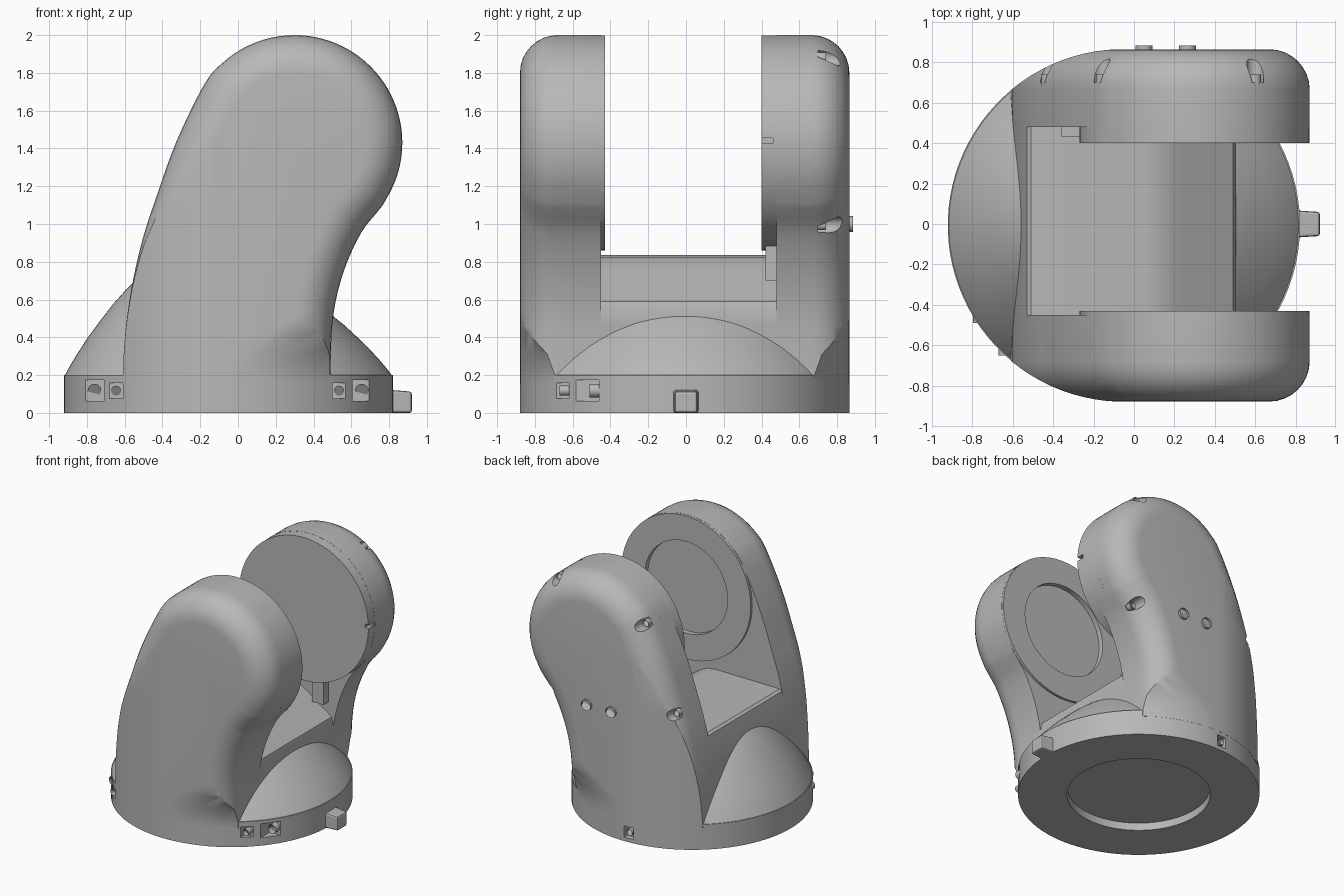
import bpy, bmesh, math
from mathutils import Matrix, Vector

if "Cube" in bpy.data.objects:
    bpy.data.objects.remove(bpy.data.objects["Cube"])

grey = bpy.data.materials.new("matte_grey")
grey.use_nodes = True
COLOUR = (0.48, 0.48, 0.48, 1)
grey.diffuse_color = COLOUR
grey.node_tree.nodes["Principled BSDF"].inputs["Base Color"].default_value = COLOUR

CX, CY, R = -0.05, -0.007, 0.872      # base axis and radius
HX, HZ, HR = 0.3, 1.43, 0.57          # joint axis and radius


def finish(bm, name):
    bmesh.ops.recalc_face_normals(bm, faces=bm.faces)
    me = bpy.data.meshes.new(name)
    bm.to_mesh(me)
    bm.free()
    ob = bpy.data.objects.new(name, me)
    bpy.context.collection.objects.link(ob)
    me.materials.append(grey)
    return ob


def loft(name, rings):
    """Closed rings joined in order, with both ends capped."""
    bm = bmesh.new()
    rows = [[bm.verts.new(p) for p in ring] for ring in rings]
    for a, b in zip(rows, rows[1:]):
        for i in range(len(a)):
            j = (i + 1) % len(a)
            bm.faces.new((a[i], a[j], b[j], b[i]))
    bm.faces.new(rows[0])
    bm.faces.new(rows[-1])
    return finish(bm, name)


def box(name, x, y, z):
    bm = bmesh.new()
    bmesh.ops.create_cube(bm, size=1)
    for v in bm.verts:
        v.co = [(lo + hi) / 2 + c * (hi - lo) for c, (lo, hi) in zip(v.co, (x, y, z))]
    return finish(bm, name)


def rod(name, x, z, r, y0, y1, seg=24, socket=False):
    """Cylinder along y; the socket is sunk in the y1 end."""
    bm = bmesh.new()
    bmesh.ops.create_cone(bm, cap_ends=True, segments=seg, radius1=r, radius2=r, depth=1)
    turn = Matrix.Rotation(math.radians(90), 4, 'X')
    for v in bm.verts:
        p = turn @ v.co
        v.co = (x + p.x, y0 + (p.y + 0.5) * (y1 - y0), z + p.z)
    if socket:
        cap = [f for f in bm.faces if all(abs(v.co.y - y1) < 1e-5 for v in f.verts)]
        bmesh.ops.inset_individual(bm, faces=cap, thickness=r * 0.5)
        for v in cap[0].verts:
            v.co.y += (y0 - y1) * 0.5
    return finish(bm, name)


def boolean(ob, cutter, op='DIFFERENCE', keep=False):
    mod = ob.modifiers.new("cut", 'BOOLEAN')
    mod.operation, mod.solver, mod.object = op, 'EXACT', cutter
    bpy.context.view_layer.objects.active = ob
    bpy.ops.object.modifier_apply(modifier=mod.name)
    if not keep:
        bpy.data.objects.remove(cutter)


def smooth(ob, angle=30):
    bpy.ops.object.select_all(action='DESELECT')
    ob.select_set(True)
    bpy.context.view_layer.objects.active = ob
    bpy.ops.object.shade_smooth_by_angle(angle=math.radians(angle))


def spline(pts, steps=4):
    pts = [Vector(p) for p in pts]
    out = []
    for i in range(len(pts) - 1):
        a, b, c, d = pts[max(i - 1, 0)], pts[i], pts[i + 1], pts[min(i + 2, len(pts) - 1)]
        for k in range(steps):
            t = k / steps
            out.append(0.5 * (2 * b + (c - a) * t + (2 * a - 5 * b + 4 * c - d) * t * t
                              + (3 * b - a - 3 * c + d) * t ** 3))
    return out + [pts[-1]]


def circle(r, z, n=96, stretch=0):
    ring = []
    for i in range(n):
        a = 2 * math.pi * (i + 0.5) / n
        x = r * math.cos(a)
        ring.append((CX + x + (stretch if x > 0 else 0), CY + r * math.sin(a), z))
    return ring


# Side outline of the arms: leaning back edge, round head, hollow front edge
head = [(HX + HR * math.cos(math.radians(a)), HZ + HR * math.sin(math.radians(a)))
        for a in range(147, -39, -15)]
back = [(-0.615, -0.3), (-0.615, -0.05), (-0.61, 0.2), (-0.595, 0.44), (-0.56, 0.68),
        (-0.505, 0.92), (-0.43, 1.15), (-0.325, 1.44)]
front = [(0.735, 1.06), (0.65, 0.95), (0.56, 0.75), (0.505, 0.52), (0.49, 0.25),
         (0.49, 0), (0.49, -0.3)]
outline = spline(back + head + front)


def inset(d):
    pts = []
    for i, p in enumerate(outline):
        t = outline[min(i + 1, len(outline) - 1)] - outline[max(i - 1, 0)]
        t.normalize()
        pts.append(p + Vector((t.y, -t.x)) * d)
    return pts


def arm(name, inner, outer, s):
    r = 0.2
    steps = [(inner, 0)]
    for k in range(9):
        a = math.radians(90 * k / 8)
        steps.append((outer - r + r * math.sin(a), r * (1 - math.cos(a))))
    ob = loft(name, [[(p.x, s * y, p.y) for p in inset(d)] for y, d in steps])
    # The foot follows the round base, then spreads forward to the flat side
    rings = [circle(R + 0.001, 0.15), circle(R + 0.001, 0.2)]
    for k in range(1, 9):
        t = k / 8
        rings.append(circle(R + 0.001, 0.2 + 0.9 * t, stretch=1.2 * t * t * (3 - 2 * t)))
    rings.append(circle(R + 0.001, 2.2, stretch=1.2))
    boolean(ob, loft("trim", rings), 'INTERSECT')
    return ob


front_arm = arm("front_arm", 0.45, 0.879, -1)
back_arm = arm("back_arm", 0.48, 0.865, 1)

# Screw pockets around the rims of both arms
for ob, s, floor in ((front_arm, -1, 0.64), (back_arm, 1, 0.7)):
    for x, z in ((-0.16, 1.71), (0.6, 1.88), (-0.43, 1.065), (0.63, 0.995)):
        boolean(ob, rod("pocket", x, z, 0.042, s * floor, s * 1.0))
        smooth(rod("arm_screw", x, z, 0.028, s * (floor - 0.02), s * (floor + 0.04), socket=True))

# Joint discs on the inner sides of the arms
front_disc = rod("front_joint_disc", HX, HZ, HR - 0.001, -0.6, -0.43, 128)
boolean(front_disc, rod("recess", HX, HZ, 0.365, -0.47, -0.3, 96))
boolean(front_arm, rod("recess", HX, HZ, 0.365, -0.47, -0.3, 96))
back_disc = rod("back_joint_disc", HX, HZ, HR - 0.001, 0.6, 0.4, 128)
boolean(back_disc, box("slot", (0.84, 0.9), (0.3, 0.46), (1.425, 1.455)))

# Round base with a shallow well underneath
base = loft("base", [circle(R, 0), circle(R, 0.2)])
boolean(base, loft("well", [circle(0.517, -0.1), circle(0.517, 0.06)]))
for x, w, floor in ((-0.76, 0.05, 0.44), (-0.645, 0.036, 0.6), (0.535, 0.036, 0.62), (0.655, 0.05, 0.46)):
    z = 0.118
    boolean(base, box("pocket", (x - w, x + w), (-1, -floor), (z - w - 0.005, z + w + 0.005)))
    smooth(rod("base_screw", x, z, w * 0.72, -floor + 0.02, -floor - 0.05, socket=True))
notch = box("notch", (-0.14, -0.06), (0.82, 1), (0.03, 0.12))
boolean(base, notch, keep=True)
boolean(back_arm, notch)
smooth(rod("rear_base_screw", -0.1, 0.075, 0.028, 0.8, 0.86, socket=True))

# Sloping shoulder, taller at the back edge of the lean
shoulder = []
for r, h in ((R, 0), (0.84, 0.042), (0.8, 0.09), (0.74, 0.155), (0.67, 0.222),
             (0.61, 0.277), (0.55, 0.325), (0.48, 0.375), (0.4, 0.42)):
    shoulder.append([(x, y, z + h * (1.2 - 0.2 * (x - CX) / r)) for x, y, z in circle(r, 0.19)])
shoulder_ob = loft("shoulder", shoulder)

# Bridge between the arms
side = [(-0.611, 0.1)] + [tuple(p) for p in outline if p.x < 0 and 0.15 < p.y < 0.8]
side += [(-0.53, 0.815), (-0.51, 0.83), (0.06, 0.835), (0.13, 0.825), (0.19, 0.795), (0.25, 0.755),
         (0.49, 0.59)]
side += [tuple(p) for p in outline if p.x > 0 and 0.15 < p.y < 0.575] + [(0.49, 0.1)]
bridge = loft("bridge", [[(x, y, z) for x, z in side] for y in (-0.52, 0.52)])

# Stop blocks beside the back joint disc
box("front_stop", (0.36, 0.46), (0.42, 0.5), (0.7, 0.92))
box("rear_stop", (-0.36, -0.2), (0.43, 0.5), (0.8, 0.93))

# Locating tab on the base
tab = box("locating_tab", (0.76, 0.92), (-0.07, 0.07), (0, 0.125))
for v in tab.data.vertices:
    if v.co.x > 0.9:
        v.co.y *= 0.85
        v.co.z *= 0.9
bev = tab.modifiers.new("soft_edges", 'BEVEL')
bev.width, bev.segments = 0.012, 2

# Screws on the outer face of the back arm
for x in (0.05, 0.265):
    smooth(rod("side_screw", x, 1.0, 0.042, 0.84, 0.883, socket=True))

for ob in (front_arm, back_arm, front_disc, back_disc, base, shoulder_ob, bridge):
    smooth(ob)
